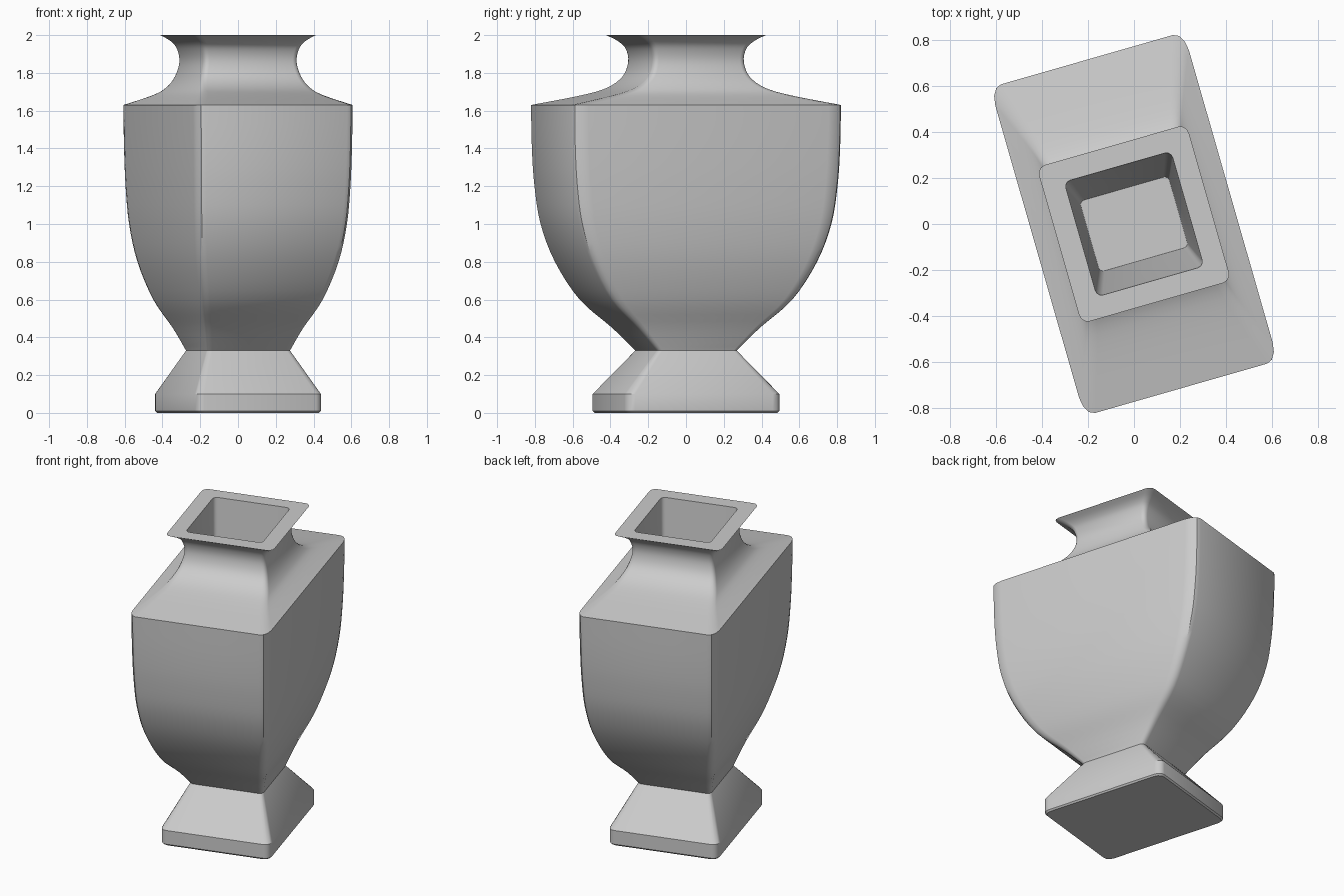
import bpy, bmesh, math

cube = bpy.data.objects.get("Cube")
if cube:
    bpy.data.objects.remove(cube, do_unlink=True)

TURN = math.radians(16)
CORNER = 0.11        # corner rounding as a share of the half width
ARC = 3              # segments per rounded corner

clay = bpy.data.materials.new("grey clay")
clay.use_nodes = True
clay.diffuse_color = (0.6, 0.6, 0.6, 1)
clay.node_tree.nodes["Principled BSDF"].inputs["Base Color"].default_value = (0.6, 0.6, 0.6, 1)


def section(a, b):
    """Rounded rectangle with half widths a and b, counter-clockwise."""
    pts = []
    for k, (sx, sy) in enumerate([(1, 1), (-1, 1), (-1, -1), (1, -1)]):
        for i in range(ARC + 1):
            t = math.pi / 2 * (k + i / ARC)
            pts.append((a * (sx * (1 - CORNER) + CORNER * math.cos(t)),
                        b * (sy * (1 - CORNER) + CORNER * math.sin(t))))
    return pts


def smooth_levels(levels, steps=4):
    """Spline through (z, a, b) levels."""
    out = []
    n = len(levels)
    for i in range(n - 1):
        p0, p1 = levels[max(i - 1, 0)], levels[i]
        p2, p3 = levels[i + 1], levels[min(i + 2, n - 1)]
        for s in range(steps):
            t = s / steps
            out.append(tuple(
                0.5 * (2 * q1 + (q2 - q0) * t + (2 * q0 - 5 * q1 + 4 * q2 - q3) * t ** 2
                       + (3 * q1 - q0 - 3 * q2 + q3) * t ** 3)
                for q0, q1, q2, q3 in zip(p0, p1, p2, p3)))
    return out + [levels[-1]]


def loft(name, levels, cap_first=False, cap_last=False):
    """Skin rounded rectangles stacked along z."""
    bm = bmesh.new()
    rings = [[bm.verts.new((x, y, z)) for x, y in section(a, b)] for z, a, b in levels]
    for low, high in zip(rings, rings[1:]):
        for i in range(len(low)):
            j = (i + 1) % len(low)
            bm.faces.new((low[i], low[j], high[j], high[i]))
    if cap_first:
        bm.faces.new(rings[0][::-1])
    if cap_last:
        bm.faces.new(rings[-1])
    mesh = bpy.data.meshes.new(name)
    bm.to_mesh(mesh)
    bm.free()
    mesh.materials.append(clay)
    obj = bpy.data.objects.new(name, mesh)
    obj.rotation_euler.z = TURN
    bpy.context.collection.objects.link(obj)
    bpy.ops.object.select_all(action='DESELECT')
    obj.select_set(True)
    bpy.context.view_layer.objects.active = obj
    bpy.ops.object.shade_smooth_by_angle(angle=math.radians(33))
    return obj


# Foot: plinth with a sloped top
loft("foot", [(0, 0.338, 0.418), (0.01, 0.346, 0.426), (0.1, 0.346, 0.426),
              (0.33, 0.23, 0.22)], cap_first=True)

# Body: bowl swelling up to the shoulder edge
loft("body", smooth_levels([
    (0.33, 0.23, 0.22), (0.45, 0.272, 0.337), (0.6, 0.336, 0.5), (0.8, 0.391, 0.622),
    (1.0, 0.418, 0.694), (1.2, 0.429, 0.725), (1.4, 0.434, 0.738), (1.63, 0.437, 0.742)]))

# Neck: shoulder sweeping in and flaring to the lip
loft("neck", smooth_levels([
    (1.63, 0.437, 0.742), (1.68, 0.345, 0.495), (1.72, 0.305, 0.36), (1.78, 0.276, 0.28),
    (1.86, 0.258, 0.252), (1.93, 0.27, 0.264), (1.97, 0.296, 0.302), (2.0, 0.338, 0.353)]))

# Lip and tapering hollow inside
loft("lip_and_inside", [(2.0, 0.338, 0.353), (2.0, 0.241, 0.259), (0.45, 0.2, 0.16)],
     cap_last=True)
